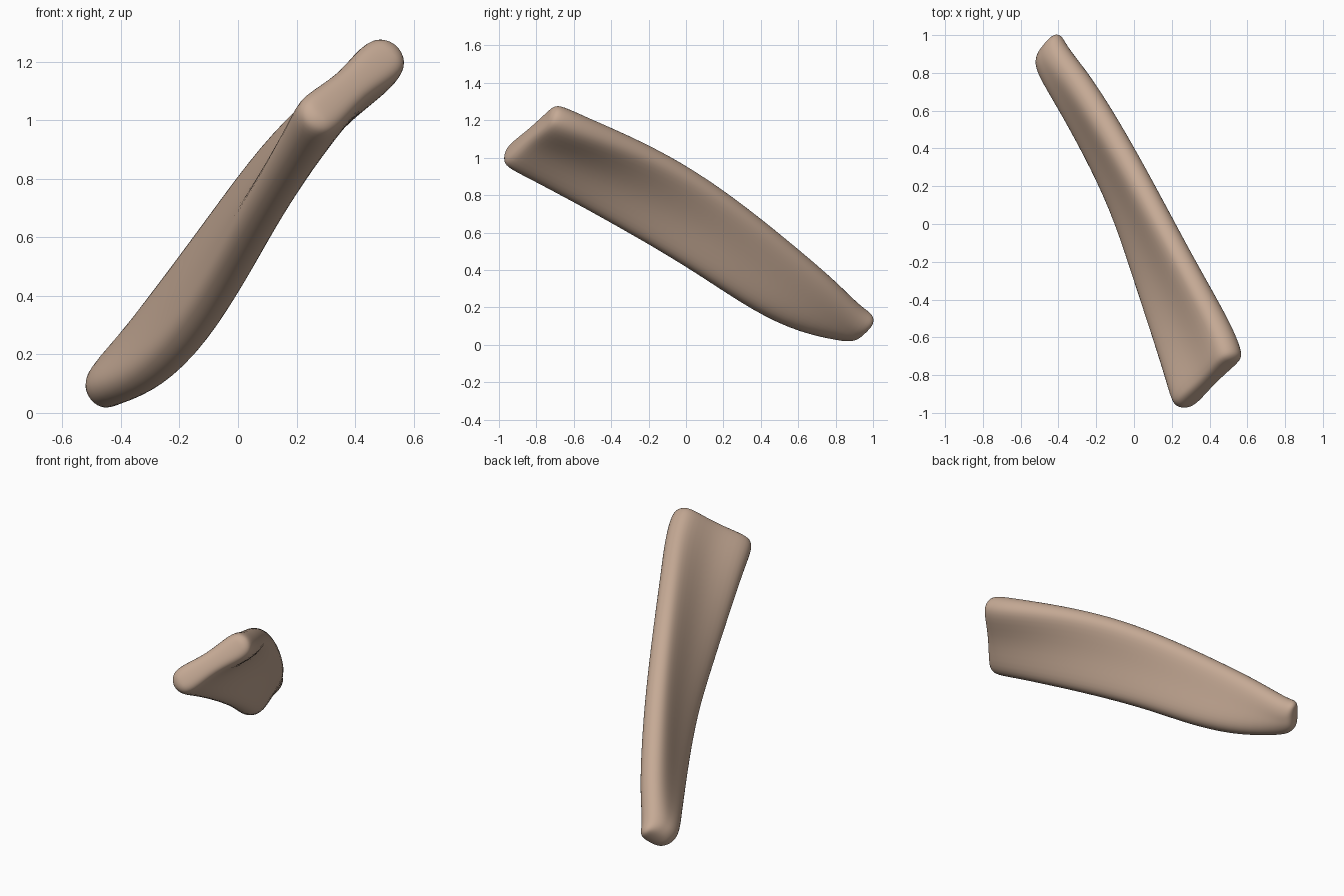
import bpy, bmesh, math
from mathutils import Vector

cube = bpy.data.objects.get("Cube")
if cube:
    bpy.data.objects.remove(cube)

# Single bone colour
bone = bpy.data.materials.new("pale tan bone")
bone.use_nodes = True
colour = (0.56, 0.40, 0.30, 1)
bone.diffuse_color = colour
bone.node_tree.nodes["Principled BSDF"].inputs["Base Color"].default_value = colour

# Stations from head to tail:
# lower edge centre, upper edge centre, edge radius, web half thickness
stations = [
    ((.28, -.91, 1.02), (.49, -.70, 1.20), .095, .065),
    ((.24, -.78, .95), (.44, -.56, 1.14), .090, .055),
    ((.14, -.50, .79), (.29, -.28, 1.03), .080, .055),
    ((.04, -.20, .62), (.13, .02, .87), .078, .060),
    ((-.06, .10, .44), (-.03, .32, .65), .078, .068),
    ((-.20, .40, .24), (-.18, .57, .44), .082, .075),
    ((-.34, .65, .125), (-.31, .77, .27), .082, .080),
    ((-.46, .85, .09), (-.42, .90, .135), .085, .085),
]
stations = [(Vector(a), Vector(b), r, w) for a, b, r, w in stations]


def rounded_end(station, direction, lift):
    """Two shrinking copies of the end station that round off the tip."""
    a, b, r, w = station
    return [(a + direction * lift * k, b + direction * lift * k, r * s, w * s)
            for k, s in ((.7, .8), (1, .4))]


def axis_at(i):
    lo, hi = max(i - 1, 0), min(i + 1, len(stations) - 1)
    return (stations[hi][0] + stations[hi][1] - stations[lo][0] - stations[lo][1]).normalized()


def section(a, b, r, w, axis):
    """Dumbbell outline: a round lobe on each edge joined by a thinner web."""
    across = b - a
    across = (across - axis * across.dot(axis)).normalized()
    side = axis.cross(across)
    arc = [math.radians(t) for t in (-90, -45, 0, 45, 90)]
    upper = [b + (across * math.cos(t) + side * math.sin(t)) * r for t in arc]
    lower = [a - (across * math.cos(t) + side * math.sin(t)) * r for t in arc]
    middle = (a + b) / 2
    return upper + [middle + side * w] + lower + [middle - side * w]


# Loft the sections into one closed shaft
head_dir, tail_dir = -axis_at(0), Vector((-.15, .95, -.28))
rings = [(s, axis_at(0)) for s in reversed(rounded_end(stations[0], head_dir, .05))]
rings += [(s, axis_at(i)) for i, s in enumerate(stations)]
rings += [(s, axis_at(len(stations) - 1)) for s in rounded_end(stations[-1], tail_dir, .09)]

bm = bmesh.new()
loops = [[bm.verts.new(p) for p in section(*s, axis)] for s, axis in rings]
n = len(loops[0])
for one, two in zip(loops, loops[1:]):
    for j in range(n):
        k = (j + 1) % n
        bm.faces.new((one[j], one[k], two[k], two[j]))

# Cap each end with strips across the thickness
for loop in (loops[0], loops[-1]):
    bm.faces.new(loop[0:5])
    bm.faces.new((loop[4], loop[5], loop[11], loop[0]))
    bm.faces.new((loop[5], loop[6], loop[10], loop[11]))
    bm.faces.new(loop[6:11])
bmesh.ops.recalc_face_normals(bm, faces=bm.faces[:])

mesh = bpy.data.meshes.new("bone_shaft")
bm.to_mesh(mesh)
bm.free()
mesh.materials.append(bone)
shaft = bpy.data.objects.new("bone_shaft", mesh)
bpy.context.collection.objects.link(shaft)
for poly in mesh.polygons:
    poly.use_smooth = True
smooth = shaft.modifiers.new("rounding", 'SUBSURF')
smooth.levels = smooth.render_levels = 2
